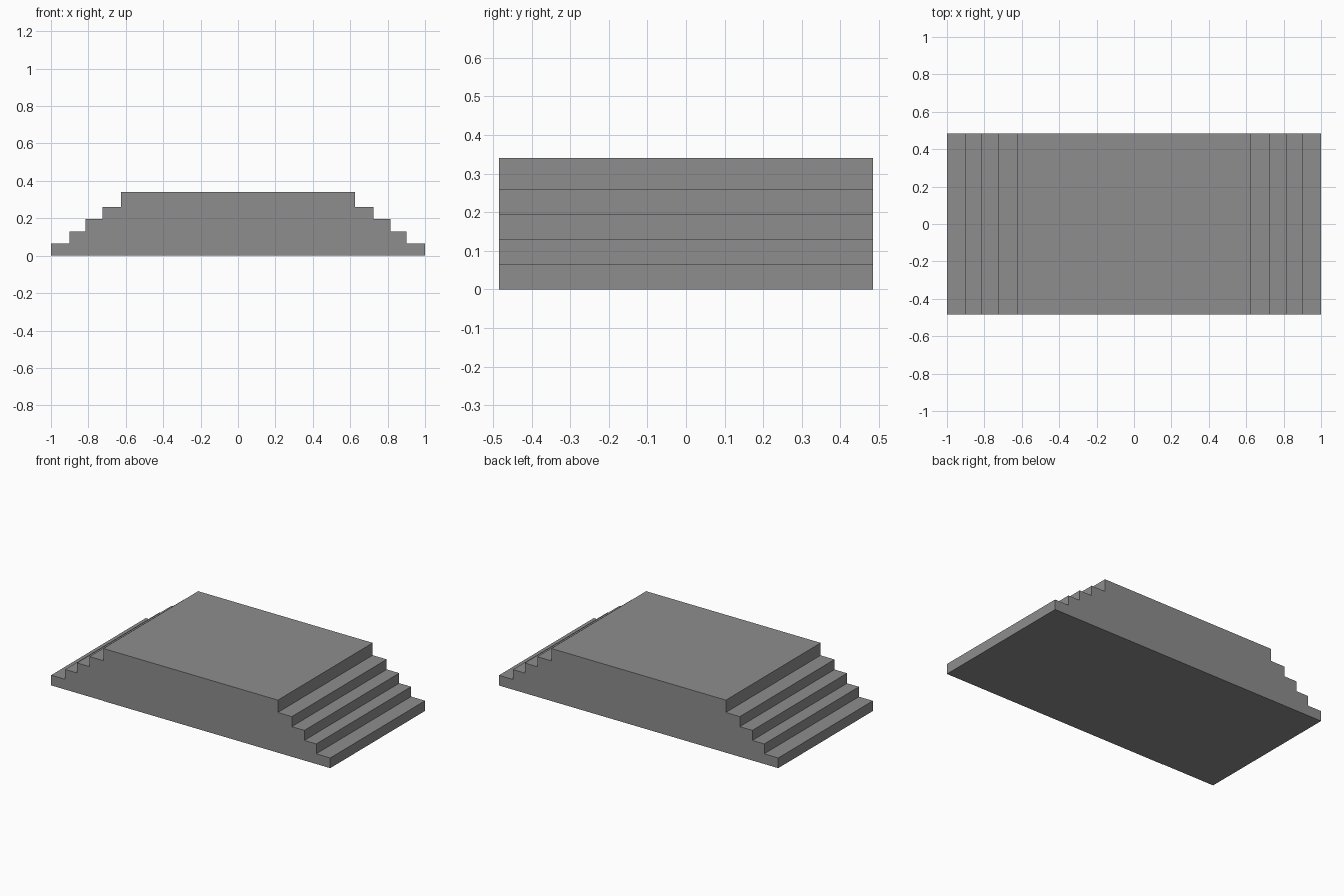
import bpy, bmesh

if "Cube" in bpy.data.objects:
    bpy.data.objects.remove(bpy.data.objects["Cube"])

HALF_DEPTH = 0.485
DECK_X, DECK_Z = 0.625, 0.34
# outer x and top z of each step, bottom to top
STEPS = [(1.0, 0.066), (0.90, 0.13), (0.815, 0.195), (0.725, 0.26)]

stone = bpy.data.materials.new("grey stone")
stone.diffuse_color = (0.27, 0.27, 0.27, 1)
stone.use_nodes = True
stone.node_tree.nodes["Principled BSDF"].inputs["Base Color"].default_value = stone.diffuse_color


def extrude_profile(name, points, y0, y1):
    """Extrude an x-z outline along y into a closed solid."""
    bm = bmesh.new()
    face = bm.faces.new([bm.verts.new((x, y0, z)) for x, z in points])
    out = bmesh.ops.extrude_face_region(bm, geom=[face])
    moved = [v for v in out["geom"] if isinstance(v, bmesh.types.BMVert)]
    bmesh.ops.translate(bm, vec=(0, y1 - y0, 0), verts=moved)
    bmesh.ops.recalc_face_normals(bm, faces=bm.faces)
    mesh = bpy.data.meshes.new(name)
    bm.to_mesh(mesh)
    bm.free()
    mesh.materials.append(stone)
    obj = bpy.data.objects.new(name, mesh)
    bpy.context.collection.objects.link(obj)
    return obj


# raised deck
extrude_profile("platform", [(-DECK_X, 0), (DECK_X, 0), (DECK_X, DECK_Z), (-DECK_X, DECK_Z)],
                -HALF_DEPTH, HALF_DEPTH)

# staircase at each end; the left one sits a hair behind the deck's front face
for name, side, inset in (("right_stairs", 1, 0.0), ("left_stairs", -1, 0.002)):
    outline = [(DECK_X, 0)]
    floor = 0
    for x, z in STEPS:
        outline += [(x, floor), (x, z)]
        floor = z
    outline.append((DECK_X, floor))
    extrude_profile(name, [(side * x, z) for x, z in outline],
                    -HALF_DEPTH + inset, HALF_DEPTH)
